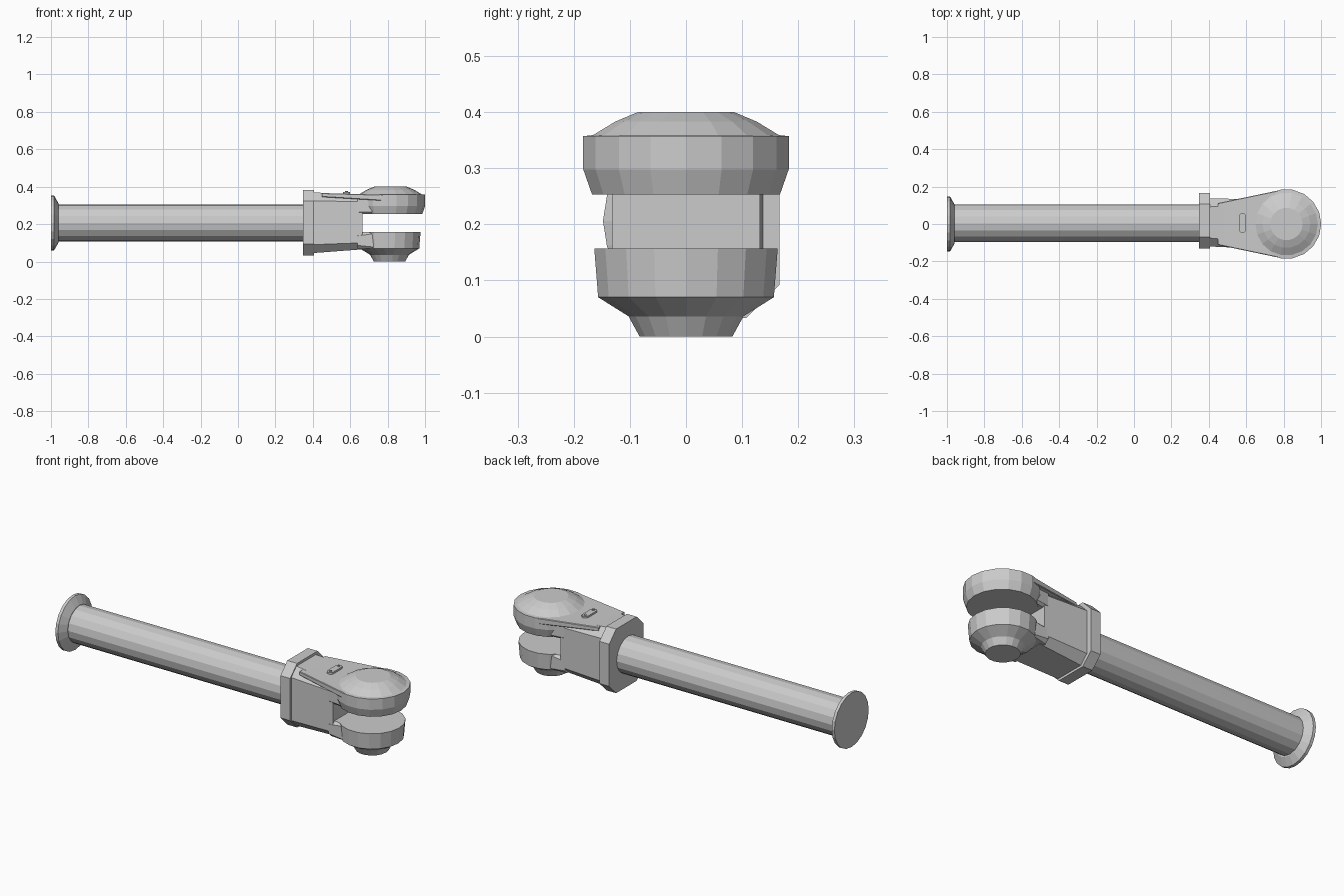
import bpy, math
from mathutils import Vector

if "Cube" in bpy.data.objects:
    bpy.data.objects.remove(bpy.data.objects["Cube"])


def make(name, verts, faces):
    mesh = bpy.data.meshes.new(name)
    mesh.from_pydata([tuple(v) for v in verts], [], faces)
    obj = bpy.data.objects.new(name, mesh)
    bpy.context.collection.objects.link(obj)
    return obj


def skin(name, rings):
    """Join equal-sized vertex rings with quads and cap both ends."""
    n = len(rings[0])
    verts = [v for ring in rings for v in ring]
    faces = [(k * n + i, k * n + (i + 1) % n, (k + 1) * n + (i + 1) % n, (k + 1) * n + i)
             for k in range(len(rings) - 1) for i in range(n)]
    faces += [tuple(reversed(range(n))), tuple(range(len(verts) - n, len(verts)))]
    return make(name, verts, faces)


def lathe(name, centre, axis, sides, profile):
    """Profile is (distance along axis, radius), measured from the centre."""
    rings = []
    for t, r in profile:
        ring = []
        for i in range(sides):
            a = 2 * math.pi * i / sides
            c, s = r * math.cos(a), r * math.sin(a)
            off = Vector((t, c, s)) if axis == 'x' else Vector((c, s, t))
            ring.append(Vector(centre) + off)
        rings.append(ring)
    return skin(name, rings)


def section(x, y0, y1, z0, z1, c):
    """Chamfered rectangle across the x axis."""
    return [(x, y0 + c, z0), (x, y1 - c, z0), (x, y1, z0 + c), (x, y1, z1 - c),
            (x, y1 - c, z1), (x, y0 + c, z1), (x, y0, z1 - c), (x, y0, z0 + c)]


# Long rod and its end flange
lathe("rod", (0, 0.003, 0.206), 'x', 16, [(-0.97, 0.1), (0.37, 0.1)])
lathe("end_flange", (0, 0, 0.206), 'x', 20,
      [(-1.0, 0.148), (-0.984, 0.148), (-0.96, 0.105)])

# Chamfered collar
skin("collar", [section(0.347, -0.13, 0.167, 0.033, 0.383, 0.06),
                section(0.406, -0.13, 0.167, 0.033, 0.383, 0.06)])

# Fork body, ending at the back of the slot
skin("fork_body", [section(0.40, -0.12, 0.137, 0.045, 0.37, 0.045),
                   section(0.665, -0.132, 0.132, 0.065, 0.354, 0.035)])

# Arms that carry the body into the two heads
skin("upper_arm", [section(0.64, -0.132, 0.132, 0.253, 0.354, 0.012),
                   section(0.76, -0.15, 0.15, 0.254, 0.354, 0.012)])
skin("lower_arm", [section(0.64, -0.132, 0.132, 0.066, 0.157, 0.02),
                   section(0.74, -0.135, 0.135, 0.071, 0.156, 0.005)])

# Flaring web on top of the body
skin("top_web", [section(0.45, -0.112, 0.112, 0.345, 0.366, 0.003),
                 section(0.775, -0.18, 0.18, 0.325, 0.357, 0.003)])

# Round fork heads
lathe("upper_head", (0.815, 0, 0), 'z', 18,
      [(0.253, 0.17), (0.298, 0.186), (0.357, 0.186), (0.359, 0.168),
       (0.383, 0.128), (0.4, 0.087)])
lathe("lower_head", (0.81, 0, 0), 'z', 18,
      [(0.0, 0.084), (0.036, 0.104), (0.07, 0.159), (0.157, 0.166)])

# Small raised tag with two rivets
pill = []
for cy, start in ((0.04, 0), (-0.03, math.pi)):
    for i in range(7):
        a = start + math.pi * i / 6
        pill.append((0.58 + 0.018 * math.cos(a), cy + 0.018 * math.sin(a)))
skin("tag", [[(x, y, z) for x, y in pill] for z in (0.345, 0.372)])
for i, cy in enumerate((0.04, -0.03)):
    lathe("tag_rivet_%d" % i, (0.58, cy, 0), 'z', 8, [(0.365, 0.007), (0.376, 0.007)])
